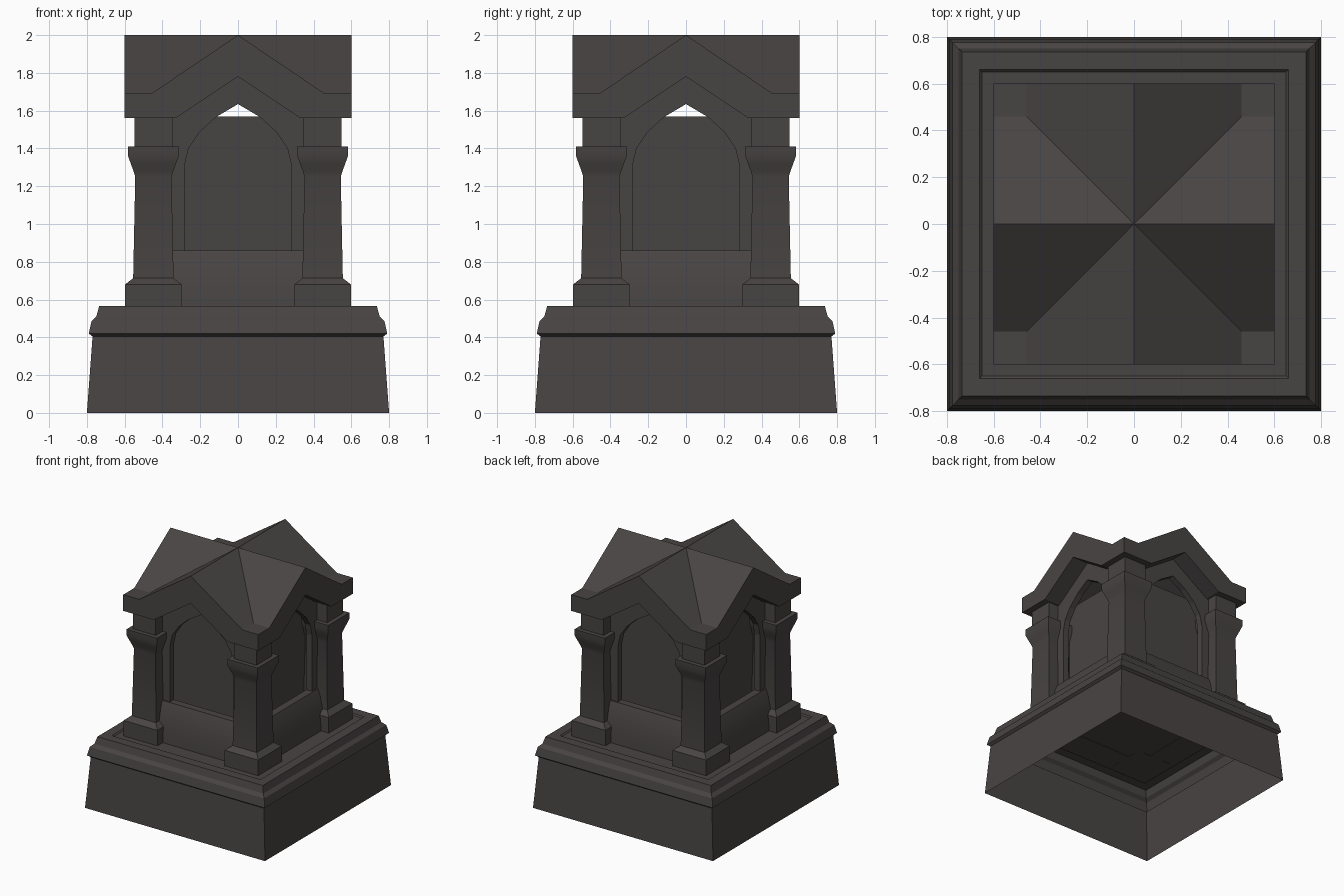
import bpy, bmesh, math
from mathutils import Matrix

if "Cube" in bpy.data.objects:
    bpy.data.objects.remove(bpy.data.objects["Cube"])

stone = bpy.data.materials.new("dark_stone")
stone.diffuse_color = (0.064, 0.058, 0.056, 1)
stone.use_nodes = True
stone.node_tree.nodes["Principled BSDF"].inputs["Base Color"].default_value = stone.diffuse_color


def finish(name, bm, recalc=True, smooth=False):
    bmesh.ops.remove_doubles(bm, verts=bm.verts, dist=0.0005)
    if recalc:
        bmesh.ops.recalc_face_normals(bm, faces=bm.faces)
    me = bpy.data.meshes.new(name)
    bm.to_mesh(me)
    bm.free()
    me.materials.append(stone)
    ob = bpy.data.objects.new(name, me)
    bpy.context.collection.objects.link(ob)
    if smooth:
        bpy.ops.object.select_all(action='DESELECT')
        ob.select_set(True)
        bpy.context.view_layer.objects.active = ob
        bpy.ops.object.shade_smooth_by_angle(angle=math.radians(30))
    return ob


def square_stack(name, profile, cx=0, cy=0, bottom=True, smooth=False):
    """Stack of square rings given as (half width, height)."""
    bm = bmesh.new()
    rings = [[bm.verts.new((cx + sx * r, cy + sy * r, z))
              for sx, sy in ((-1, -1), (1, -1), (1, 1), (-1, 1))] for r, z in profile]
    for a, b in zip(rings, rings[1:]):
        for i in range(4):
            j = (i + 1) % 4
            bm.faces.new((a[i], a[j], b[j], b[i]))
    bm.faces.new(rings[-1])
    if bottom:
        bm.faces.new(rings[0][::-1])
    return finish(name, bm, recalc=bottom, smooth=smooth)


def prism(bm, outline_a, outline_b):
    """Closed solid between two matching outlines."""
    a = [bm.verts.new(p) for p in outline_a]
    b = [bm.verts.new(p) for p in outline_b]
    bm.faces.new(a)
    bm.faces.new(b[::-1])
    for i in range(len(a)):
        j = (i + 1) % len(a)
        bm.faces.new((a[i], b[i], b[j], a[j]))


# Hollow plinth with moulding, open underneath
square_stack("plinth", [(0.80, 0), (0.77, 0.405), (0.79, 0.42), (0.775, 0.487), (0.75, 0.51),
                        (0.735, 0.565), (0.66, 0.565), (0.65, 0.555)], bottom=False)

# Inner block
square_stack("inner_block", [(0.347, 0.552), (0.347, 1.57)])

# Corner pillars with foot and capital
pillar = [(0.15, 0.552), (0.15, 0.68), (0.107, 0.713), (0.096, 1.25), (0.105, 1.28),
          (0.12, 1.32), (0.134, 1.36), (0.135, 1.41), (0.10, 1.41), (0.10, 1.57)]
for n, (sx, sy) in enumerate(((-1, -1), (1, -1), (1, 1), (-1, 1))):
    square_stack(f"corner_pillar_{n + 1}", pillar, sx * 0.448, sy * 0.448, smooth=True)

# Low sloped walls and arch frames on the four sides
wall = [(-0.53, 0.552), (-0.525, 0.64), (-0.51, 0.73), (-0.49, 0.81), (-0.47, 0.86),
        (-0.41, 0.86), (-0.41, 0.552)]
arch = [(0.283, 0.85), (0.283, 1.31), (0.262, 1.40), (0.205, 1.485), (0.115, 1.567), (0, 1.635)]
outer = [(0.37, 0.85), (0.37, 1.31), (0.37, 1.40), (0.37, 1.485), (0.37, 1.57), (0, 1.80)]
for k, side in enumerate(("front", "right", "back", "left")):
    rot = Matrix.Rotation(k * math.pi / 2, 4, 'Z')
    bm = bmesh.new()
    prism(bm, [(-0.37, y, z) for y, z in wall], [(0.37, y, z) for y, z in wall])
    bm.transform(rot)
    finish(side + "_low_wall", bm, smooth=True)

    bm = bmesh.new()
    for s in (-1, 1):
        loop = arch + outer[::-1]
        n = len(arch)
        front = [bm.verts.new((s * x, -0.46, z)) for x, z in loop]
        back = [bm.verts.new((s * x, -0.41, z)) for x, z in loop]
        m = len(loop)
        for i in range(n - 1):
            for f in (front, back):
                bm.faces.new((f[i], f[i + 1], f[m - 2 - i], f[m - 1 - i]))
        for i in range(m):
            if i != n - 1:   # leave the joint at the apex open
                j = (i + 1) % m
                bm.faces.new((front[i], front[j], back[j], back[i]))
    bm.transform(rot)
    finish(side + "_arch_frame", bm)

# Cross-gabled roof built from eight mirrored wedges
bm = bmesh.new()
R = 0.6
for k in range(4):
    rot = Matrix.Rotation(k * math.pi / 2, 4, 'Z')
    for s in (-1, 1):
        def face(pts):
            bm.faces.new([bm.verts.new(rot @ Matrix.Translation((s * x, y, z)).translation)
                          for x, y, z in pts])
        for c, top, low in ((0.46, 2.0, 1.69), (0.33, 1.78, 1.56)):
            face([(0, 0, top), (0, -R, top), (c, -R, low), (c, -c, low)])
            face([(c, -c, low), (c, -R, low), (R, -R, low)])
        face([(0, -R, 2.0), (0.46, -R, 1.69), (R, -R, 1.69),
              (R, -R, 1.56), (0.33, -R, 1.56), (0, -R, 1.78)])
finish("cross_gable_roof", bm)
